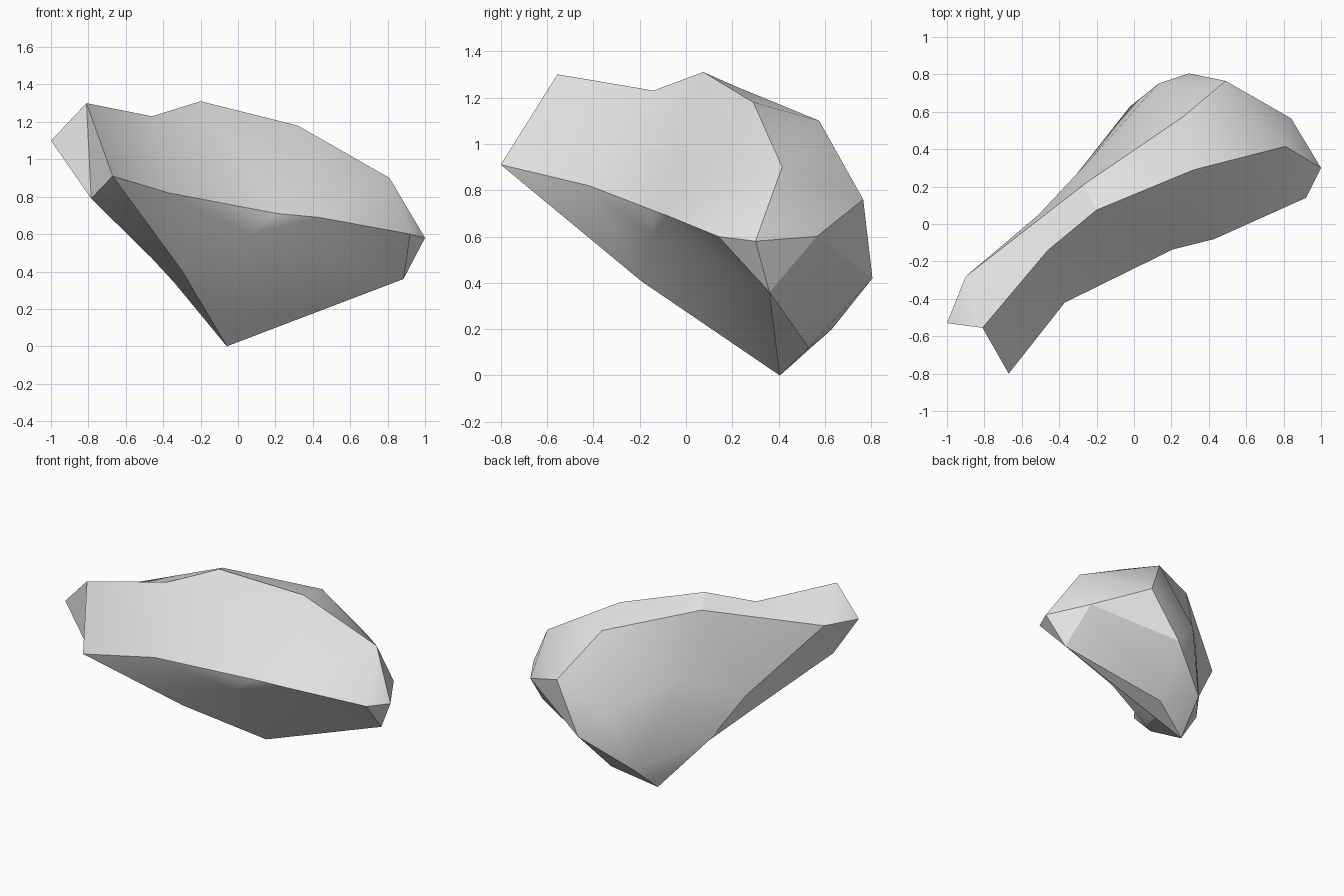
import bpy, bmesh
from mathutils import Vector as V

if "Cube" in bpy.data.objects:
    bpy.data.objects.remove(bpy.data.objects["Cube"])

bm = bmesh.new()


def path(*pts):
    return [bm.verts.new(p) for p in pts]


def face(*vs):
    if len(set(vs)) == 3 and not bm.faces.get(vs):
        bm.faces.new(vs)


def bridge(a, b):
    """Triangle strip between two paths, always taking the shorter diagonal."""
    i = j = 0
    while i < len(a) - 1 or j < len(b) - 1:
        da = (a[i + 1].co - b[j].co).length if i < len(a) - 1 else 99
        db = (a[i].co - b[j + 1].co).length if j < len(b) - 1 else 99
        if da <= db:
            face(a[i], b[j], a[i + 1])
            i += 1
        else:
            face(a[i], b[j], b[j + 1])
            j += 1


# ridge lines of the stone, each running from the left end to the right end
rim = path((-.81, -.555, 1.30), (-.46, -.14, 1.23), (-.20, .075, 1.31),
           (.32, .29, 1.18), (.81, .415, .90), (1.0, .30, .58))
lip = path((-.67, -.80, .91), (-.37, -.42, .82), (.21, -.135, .71),
           (.43, -.08, .69), (.92, .14, .60))
crest = path((-.90, -.28, 1.12), (-.27, .21, 1.25), (.265, .575, 1.10),
             (.49, .765, .76), (.84, .565, .60))
flank = path((-.51, .05, .64), (-.22, .36, .79), (.13, .75, .61))
base = path((-.46, -.08, .47), (-.34, .225, .34), (-.02, .63, .20))
belly = path((-.30, -.19, .405), (.06, -.15, .60), (.885, .36, .36))

# single corners
left_tip, left_low, bottom, heel, back = path(
    (-1.0, -.53, 1.10), (-.785, -.55, .79), (-.06, .405, 0),
    (.22, .53, .12), (.295, .805, .42))
tip = rim[-1]
end_top, end_back, end_low = crest[4], crest[3], belly[2]

# broad front, top band, back and underside
bridge(rim, lip + [tip])
bridge(rim, crest + [tip])
bridge(crest[:4], [crest[0]] + flank + [end_back])
bridge(flank + [back], base + [back])
bridge(lip, [lip[0]] + belly + [lip[-1]])
bridge([lip[0], belly[0]], [left_low, base[0]])
bridge([crest[0], flank[0]], [left_low, base[0]])

# left end
face(rim[0], lip[0], left_low)
face(rim[0], left_low, left_tip)
face(left_tip, left_low, crest[0])
face(rim[0], left_tip, crest[0])
# lower point
face(belly[0], base[0], base[1])
face(belly[0], base[1], bottom)
face(belly[0], belly[1], bottom)
face(belly[1], end_low, bottom)
face(base[1], base[2], bottom)
face(base[2], heel, bottom)
face(base[2], back, heel)
face(bottom, heel, end_low)
# right end
face(flank[2], end_back, back)
face(lip[-1], tip, end_low)
face(tip, end_top, end_low)
face(end_top, heel, end_low)
face(end_top, end_back, back)
face(end_top, back, heel)

bmesh.ops.recalc_face_normals(bm, faces=bm.faces[:])
mesh = bpy.data.meshes.new("rock")
bm.to_mesh(mesh)
bm.free()

grey = bpy.data.materials.new("stone grey")
grey.diffuse_color = (.8, .8, .8, 1)
grey.use_nodes = True
grey.node_tree.nodes["Principled BSDF"].inputs["Base Color"].default_value = grey.diffuse_color
mesh.materials.append(grey)
rock = bpy.data.objects.new("rock", mesh)
bpy.context.collection.objects.link(rock)
bpy.context.view_layer.objects.active = rock
rock.select_set(True)
bpy.ops.object.shade_smooth_by_angle()
